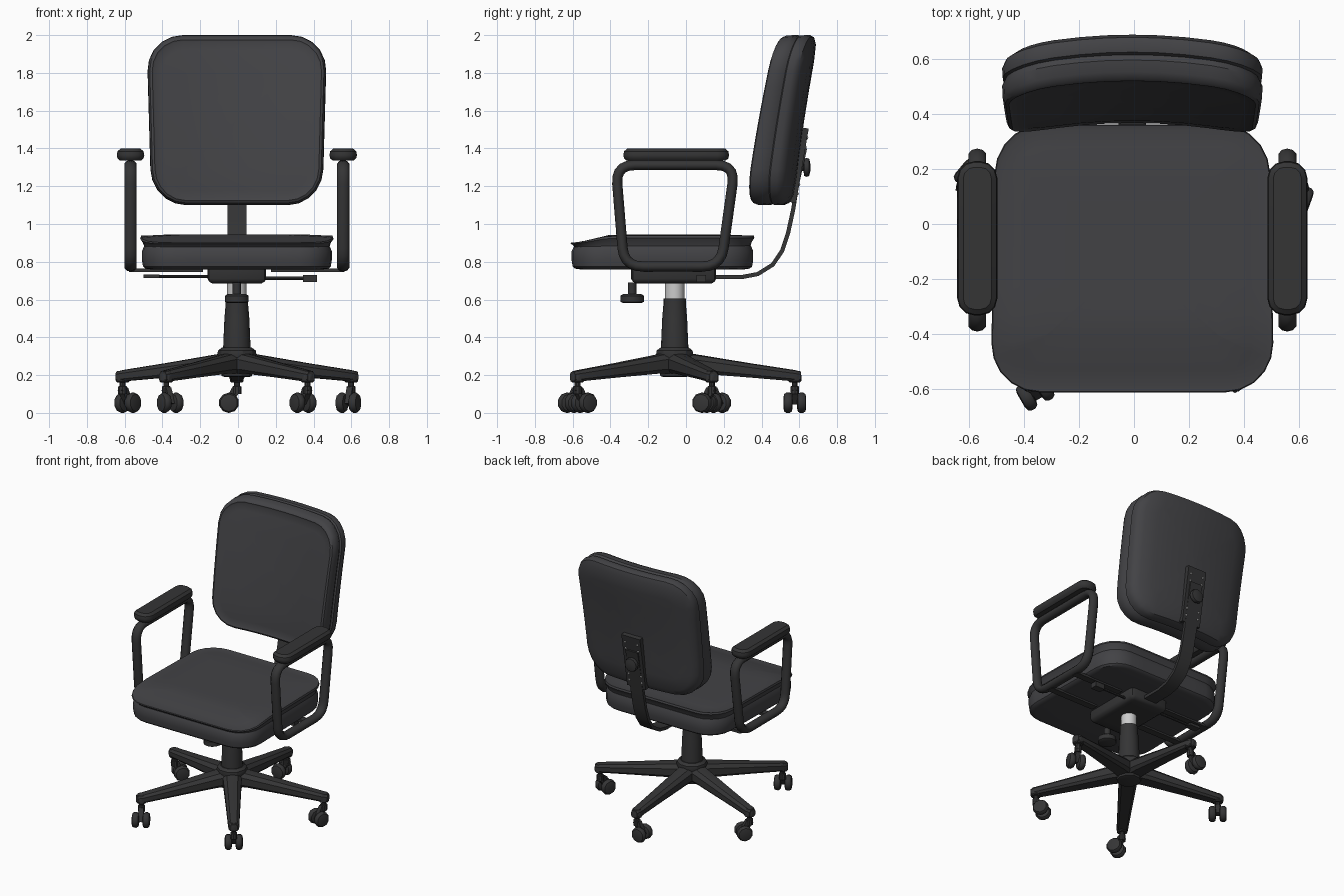
import bpy, bmesh, math
from mathutils import Vector, Matrix

if "Cube" in bpy.data.objects:
    bpy.data.objects.remove(bpy.data.objects["Cube"])

CX = -0.006


def material(name, c):
    m = bpy.data.materials.new(name)
    m.diffuse_color = (*c, 1)
    m.use_nodes = True
    m.node_tree.nodes["Principled BSDF"].inputs["Base Color"].default_value = m.diffuse_color
    return m


FABRIC = material("dark_fabric", (0.055, 0.055, 0.06))
FRAME = material("black_frame", (0.035, 0.035, 0.036))
STEEL = material("bright_steel", (0.6, 0.6, 0.58))


def skin(name, rings, mat=FRAME, closed=False, M=Matrix(), angle=35):
    """Join rings of points into a solid (capped, or closed into a loop)."""
    bm = bmesh.new()
    vs = [[bm.verts.new(M @ Vector(p)) for p in r] for r in rings]
    n = len(vs[0])
    pairs = list(zip(vs, vs[1:])) + ([(vs[-1], vs[0])] if closed else [])
    for a, b in pairs:
        for i in range(n):
            bm.faces.new((a[i], a[(i + 1) % n], b[(i + 1) % n], b[i]))
    if not closed:
        bm.faces.new(vs[0])
        bm.faces.new(vs[-1])
    bmesh.ops.recalc_face_normals(bm, faces=bm.faces)
    me = bpy.data.meshes.new(name)
    bm.to_mesh(me)
    bm.free()
    me.materials.append(mat)
    ob = bpy.data.objects.new(name, me)
    bpy.context.collection.objects.link(ob)
    ob.location.x = CX
    bpy.ops.object.select_all(action='DESELECT')
    ob.select_set(True)
    bpy.context.view_layer.objects.active = ob
    bpy.ops.object.shade_smooth_by_angle(angle=math.radians(angle))
    return ob


def outline(hx, hy, r, n=5, m=6):
    arc = []
    for k, (sx, sy) in enumerate([(1, 1), (-1, 1), (-1, -1), (1, -1)]):
        for i in range(n + 1):
            a = math.pi / 2 * (k + i / n)
            arc.append((sx * (hx - r) + r * math.cos(a), sy * (hy - r) + r * math.sin(a)))
    pts = []
    for i, p in enumerate(arc):
        pts.append(p)
        if i % (n + 1) == n:                      # subdivide straight edges
            q = arc[(i + 1) % len(arc)]
            pts += [(p[0] + (q[0] - p[0]) * j / m, p[1] + (q[1] - p[1]) * j / m) for j in range(1, m)]
    return pts


def slab(name, hx, hy, r, layers, warp, mat=FRAME, n=5, m=6, angle=35):
    """Rounded-rectangle body from (inset, height) layers, bent by warp."""
    rings = [[(u, v, h) for u, v in outline(hx - i, hy - i, max(r - i, 0.01), n, m)] for i, h in layers]
    shrink = lambda ring, s: [(u * s, v * s, h) for u, v, h in ring]
    rings = [shrink(rings[0], s) for s in (.05, .4, .7)] + rings + [shrink(rings[-1], s) for s in (.7, .4, .05)]
    return skin(name, [[warp(*p) for p in ring] for ring in rings], mat, angle=angle)


def lathe(name, profile, n=12, M=Matrix(), mat=FRAME):
    ring = lambda r, z: [(r * math.cos(2 * math.pi * i / n), r * math.sin(2 * math.pi * i / n), z) for i in range(n)]
    return skin(name, [ring(r, z) for r, z in profile], mat, M=M)


def box(name, x0, x1, y0, y1, z0, z1, M=Matrix()):
    return skin(name, [[(x0, y0, z), (x1, y0, z), (x1, y1, z), (x0, y1, z)] for z in (z0, z1)], M=M)


# Seat: lower body and lipped top cushion with a drooping front edge
def seat_warp(u, v, h):
    t = min(max((-0.36 - (v - 0.125)) / 0.25, 0), 1)
    drop = 0.035 * t * t * (3 - 2 * t) * max(h - 0.875, 0) / 0.06
    return (u * (1 - 0.035 * (v + 0.48)), v - 0.125, h - drop)


slab("seat_body", .51, .485, .18,
     [(.05, .76), (.022, .764), (.01, .775), (.004, .81), (.004, .855), (.016, .885)], seat_warp, FABRIC)
slab("seat_cushion", .515, .487, .18,
     [(.022, .88), (.014, .905), (0, .927), (.004, .94), (.024, .936), (.08, .942), (.2, .945)], seat_warp, FABRIC)


# Backrest: leaning, hollow towards the front, narrower at the bottom
def back_warp(u, v, d):
    z = 1.55 + v
    t = max((z - 1.1) / 0.9, 0)
    x = u * (0.98 + 0.06 * v)
    return (x, 0.365 + 0.16 * t ** 1.25 - 0.048 * (x / 0.44) ** 2 + d * (1.1 - .16 * t), z)


slab("backrest_cushion", .475, .45, .19,
     [(.2, .003), (.08, .002), (.035, .005), (.025, 0), (.012, .008), (.002, .03), (0, .075), (.014, .1)],
     back_warp, FABRIC)
slab("backrest_shell", .475, .45, .19,
     [(.016, .096), (.002, .106), (0, .14), (.012, .165), (.05, .183), (.14, .19)], back_warp, FABRIC)

# Bent steel strip carrying the backrest
path = [(.1, .72), (.3, .72), (.38, .735), (.46, .785), (.51, .86), (.54, .95), (.568, 1.08), (.59, 1.22), (.63, 1.4)]
rings = []
for i, p in enumerate(path):
    a, b = Vector(path[max(i - 1, 0)]), Vector(path[min(i + 1, len(path) - 1)])
    t = (b - a).normalized() * 0.011
    rings.append([(sx * .05, p[0] - s * t.y, p[1] + s * t.x) for sx, s in ((-1, -1), (1, -1), (1, 1), (-1, 1))])
skin("back_support_strip", rings)

# Back plate, rivets and adjusting knob
tilt = Matrix.Translation((0, .602, 1.31)) @ Matrix.Rotation(-math.atan2(.06, .35), 4, 'X')
box("back_plate", -.075, .075, -.03, .014, -.2, .2, tilt)
face = tilt @ Matrix.Rotation(-math.pi / 2, 4, 'X')
for x in (-.05, .05):
    for y in (-.15, .15, -.1, .1):
        lathe("plate_rivet", [(.007, 0), (.007, .017), (.004, .02)], 8,
              face @ Matrix.Translation((x, y, 0)), STEEL)
lathe("back_knob", [(.02, 0), (.02, .02), (.046, .024), (.05, .035), (.046, .05), (.02, .056)], 12,
      Matrix.Translation((0, .602, 1.3)) @ Matrix.Rotation(-math.pi / 2, 4, 'X'))


# Armrests: closed tube frame, pad and seat brackets
def rounded_loop(pts, r, n=5):
    out = []
    for i, p in enumerate(pts):
        p, a, b = Vector(p), Vector(pts[i - 1]), Vector(pts[(i + 1) % len(pts)])
        s, e = p + (a - p).normalized() * r, p + (b - p).normalized() * r
        out += [s * (1 - t) ** 2 + p * 2 * t * (1 - t) + e * t * t for t in [k / n for k in range(n + 1)]]
    return out


loop = rounded_loop([(-.372, 1.312), (.26, 1.312), (.185, .775), (-.328, .775)], .1)
for side, s in (("left", -1), ("right", 1)):
    rings = []
    for i, p in enumerate(loop):
        t = (loop[(i + 1) % len(loop)] - loop[i - 1]).normalized()
        ring = []
        for k in range(10):
            a = 2 * math.pi * k / 10
            c, w = .027 * math.cos(a), .034 * math.sin(a)
            ring.append((s * .563 + w, p.x - t.y * c, p.y + t.x * c))
        rings.append(ring)
    skin(side + "_arm_frame", rings, closed=True, angle=50)
    slab(side + "_arm_pad", .073, .28, .062,
         [(.018, 1.335), (.004, 1.348), (0, 1.365), (.004, 1.385), (.022, 1.4)],
         lambda u, v, h: (s * .563 + u, v - .052, h), n=3, m=3)
    for y in (-.2, .06):
        x0, x1 = sorted((s * .18, s * .57))
        box(side + "_arm_bracket", x0, x1, y - .025, y + .025, .747, .765)

# Tilt mechanism, tension knob and levers
slab("tilt_housing", .155, .225, .03, [(.025, .685), (.008, .695), (0, .71), (0, .765)],
     lambda u, v, h: (u, v - .065, h), n=2, m=1)
lathe("tension_knob", [(.05, .582), (.062, .588), (.062, .62), (.05, .628), (.022, .63), (.022, .69)], 12,
      Matrix.Translation((0, -.285, 0)))
axis_x = Matrix.Rotation(math.pi / 2, 4, 'Y')
lathe("right_lever", [(.009, .12), (.009, .36)], 8, Matrix.Translation((0, .08, .712)) @ axis_x)
box("right_lever_grip", .35, .425, .055, .105, .693, .73)
lathe("left_lever", [(.009, -.12), (.009, -.42)], 8, Matrix.Translation((0, .06, .722)) @ axis_x)
box("left_lever_grip", -.495, -.41, .035, .085, .714, .733)

# Gas column and hub
hub = Matrix.Translation((0, -.06, 0))
lathe("gas_lift", [(.052, .58), (.052, .69)], 16, hub, STEEL)
lathe("column_cover", [(.074, .3), (.072, .36), (.066, .5), (.06, .57), (.06, .605), (.045, .606)], 16, hub)
lathe("base_hub", [(.065, .19), (.08, .195), (.088, .26), (.104, .305), (.1, .33), (.08, .345)], 10, hub)

# Five legs with twin-wheel casters, each caster swivelled differently
swivels = [250, 50, 180, 300, 125]
angles = [18, 162, 90, 234, 306]
for ang, sw in zip(angles, swivels):
    M = hub @ Matrix.Rotation(math.radians(ang), 4, 'Z')
    rings = []
    for r, z, w, h in ((.03, .267, .064, .058), (.12, .259, .06, .05), (.4, .225, .047, .038),
                       (.635, .197, .037, .03), (.668, .193, .024, .026)):
        rings.append([(r, w * a, z + h * b) for a, b in
                      ((-1, -.6), (-1, .4), (-.6, .9), (0, 1), (.6, .9), (1, .4), (1, -.6), (.7, -1), (-.7, -1))])
    skin("base_leg", rings, M=M)
    tip = M @ Vector((.636, 0, 0))
    lathe("leg_socket", [(.03, .162), (.036, .168), (.036, .2), (.028, .222)], 10, Matrix.Translation(tip))
    C = Matrix.Translation(tip) @ Matrix.Rotation(math.radians(sw), 4, 'Z')
    lathe("caster_stem", [(.024, .1), (.024, .14), (.016, .142), (.016, .18)], 10, C)
    skin("caster_fork", [[(-.022, y, .12), (.025, y, .135), (.07, y, .05), (.03, y, .045)]
                         for y in (-.016, .016)], M=C)
    for y in (-.036, .036):
        lathe("caster_wheel", [(.03, -.024), (.046, -.02), (.054, -.008), (.054, .008), (.046, .02), (.03, .024)], 10,
              C @ Matrix.Translation((.042, y, .0535)) @ Matrix.Rotation(math.pi / 2, 4, 'X') @ Matrix.Rotation(math.pi / 10, 4, 'Z'))
